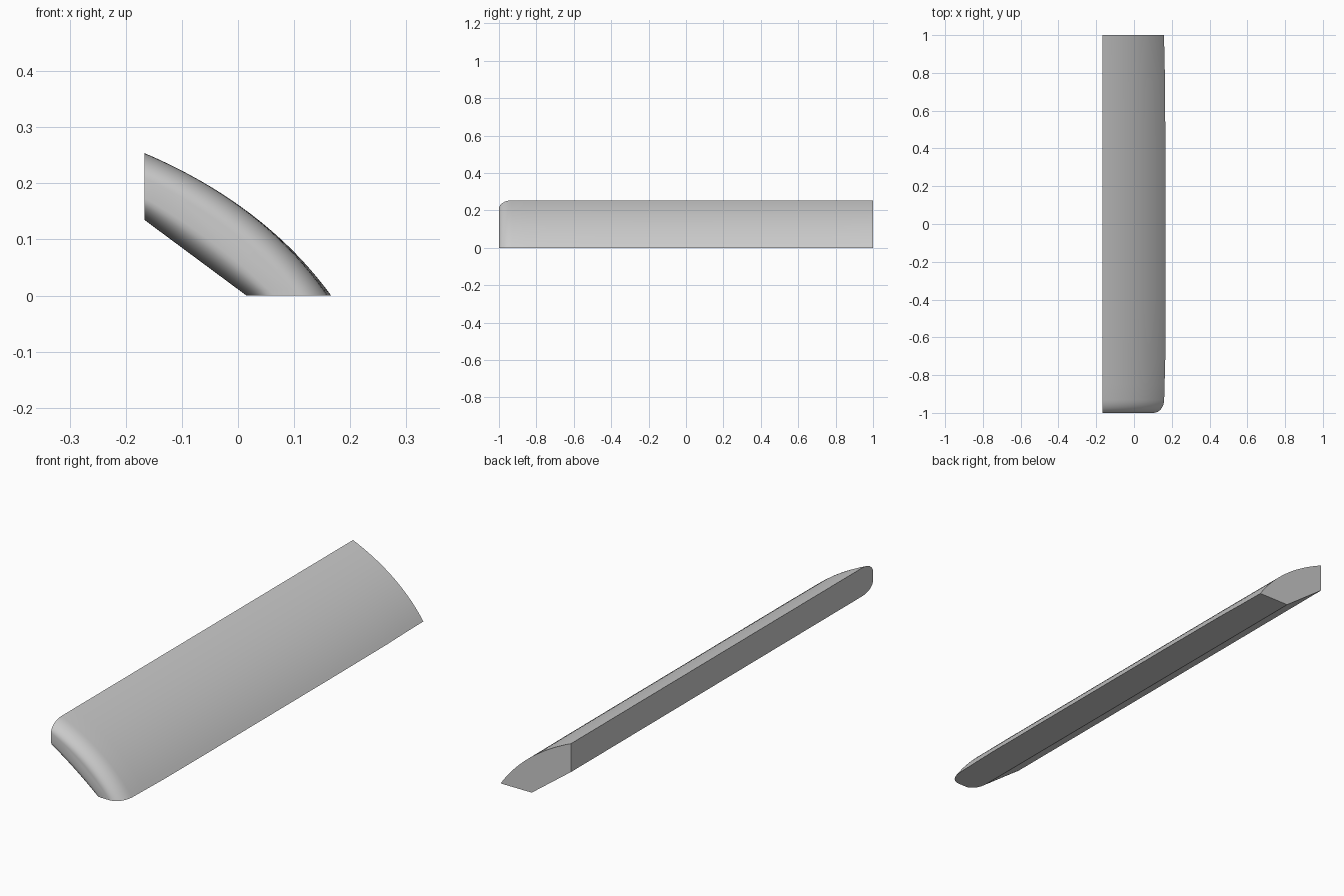
import bpy, bmesh, math

if "Cube" in bpy.data.objects:
    bpy.data.objects.remove(bpy.data.objects["Cube"])

N = 20  # steps along the curved section
R = 0.07  # length of the rounded nose

def outer(t):
    p0, p1, p2 = (-0.167, 0.254), (0.047, 0.163), (0.166, 0.0)
    return [(1-t)**2*a + 2*t*(1-t)*b + t*t*c for a, b, c in zip(p0, p1, p2)]

def inner(t):
    return [-0.167 + 0.182*t, 0.135*(1-t)]

def mix(a, b, f):
    return [p + (q-p)*f for p, q in zip(a, b)]

# Stations: y position, outer inset, inner inset
stations = []
for i in range(9):
    a = math.pi/2 * i/8
    stations.append((-1 + R*(1-math.cos(a)), 0.37*(1-math.sin(a)), 0.33*(1-math.sin(a))))
stations += [(y, 0, 0) for y in (-0.85, -0.72, -0.4, 0, 0.4, 0.75, 0.88, 1)]

def taper(y):
    # lower outer edge pulls in slightly towards both ends
    return 0.045 * min(1, max(0, (abs(y)-0.7)/0.25))

bm = bmesh.new()
rings = []
for y, fo, fi in stations:
    pts = []
    for k in range(N+1):
        t = k/N
        pts.append(mix(outer(t), inner(t), fo + taper(y)*t**3))
    for k in range(N, -1, -1):
        t = k/N
        pts.append(mix(inner(t), outer(t), fi))
    rings.append([bm.verts.new((x, y, z)) for x, z in pts])

# Skin the stations and cap both ends
for a, b in zip(rings, rings[1:]):
    for k in range(len(a)):
        j = (k+1) % len(a)
        bm.faces.new((a[k], a[j], b[j], b[k]))
bm.faces.new(rings[0])
bm.faces.new(rings[-1])
bmesh.ops.recalc_face_normals(bm, faces=bm.faces)

mesh = bpy.data.meshes.new("curved_trim")
bm.to_mesh(mesh)
bm.free()
obj = bpy.data.objects.new("curved_trim", mesh)
bpy.context.collection.objects.link(obj)
bpy.context.view_layer.objects.active = obj
obj.select_set(True)
bpy.ops.object.shade_smooth_by_angle(angle=math.radians(35))
